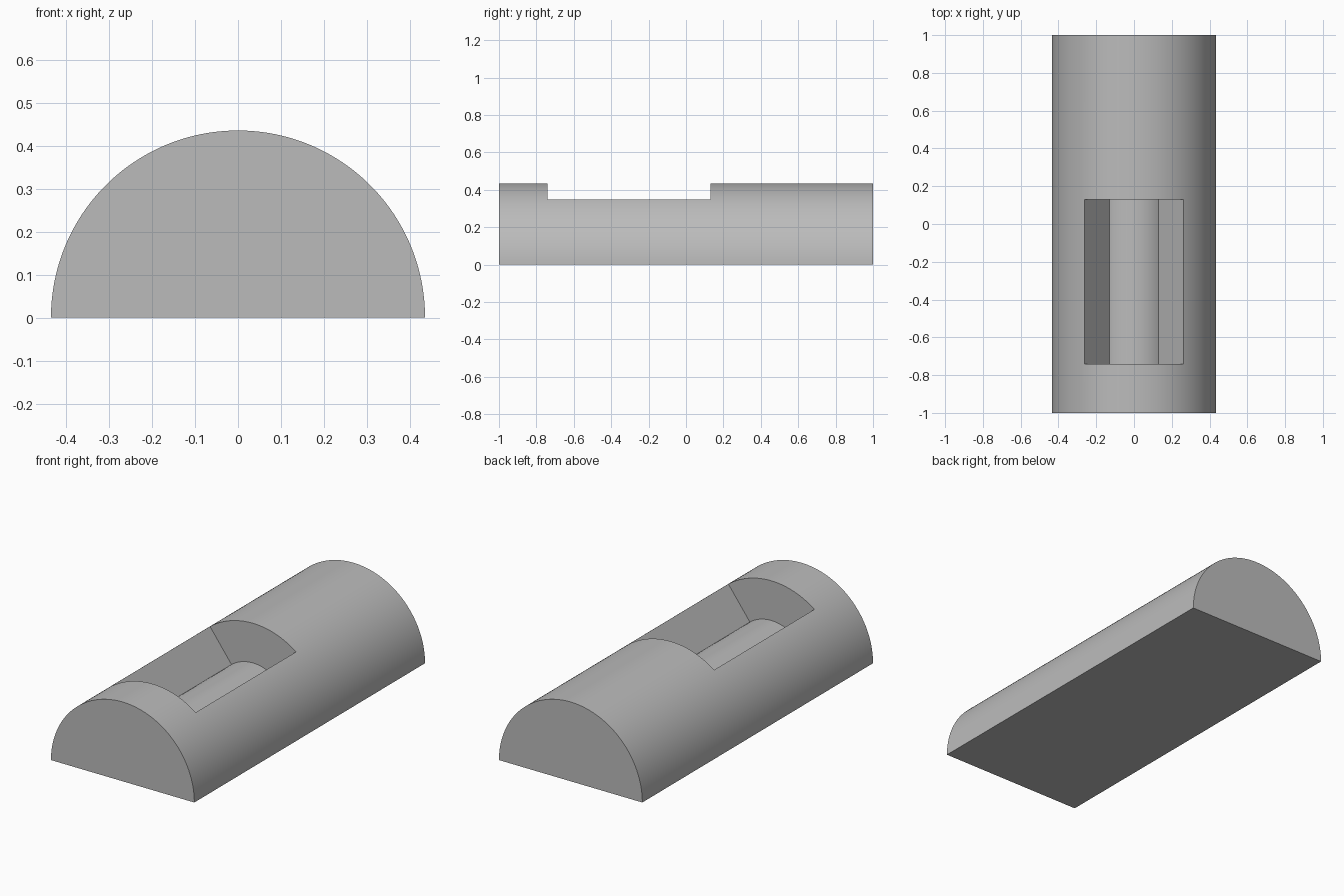
import bpy, bmesh, math

cube = bpy.data.objects.get("Cube")
if cube:
    bpy.data.objects.remove(cube, do_unlink=True)

RADIUS = 0.435
POCKET_ANGLE = math.asin(0.6)   # half opening of the pocket, from vertical

grey = bpy.data.materials.new("plain grey")
grey.use_nodes = True
grey.diffuse_color = (0.5, 0.5, 0.5, 1)
grey.node_tree.nodes["Principled BSDF"].inputs["Base Color"].default_value = (0.5, 0.5, 0.5, 1)


def arc(radius, half_angle, steps):
    """Points on an arc about the y axis, centred on straight up."""
    angles = [half_angle * (2 * i / steps - 1) for i in range(steps + 1)]
    return [(radius * math.sin(a), radius * math.cos(a)) for a in angles]


def prism(name, profile, y0, y1):
    """Extrude an xz profile from y0 to y1."""
    bm = bmesh.new()
    face = bm.faces.new([bm.verts.new((x, y0, z)) for x, z in profile])
    moved = bmesh.ops.extrude_face_region(bm, geom=[face], use_keep_orig=True)
    verts = [v for v in moved["geom"] if isinstance(v, bmesh.types.BMVert)]
    bmesh.ops.translate(bm, verts=verts, vec=(0, y1 - y0, 0))
    bmesh.ops.recalc_face_normals(bm, faces=bm.faces)
    mesh = bpy.data.meshes.new(name)
    bm.to_mesh(mesh)
    bm.free()
    mesh.materials.append(grey)
    obj = bpy.data.objects.new(name, mesh)
    bpy.context.collection.objects.link(obj)
    return obj


# Half-round bar
body = prism("half_round_body", arc(RADIUS, math.pi / 2, 96), -1, 1)

# Pocket with radial side walls and a concentric curved floor
floor = arc(RADIUS / 2, POCKET_ANGLE, 32)
opening = arc(RADIUS * 1.4, POCKET_ANGLE, 32)
cutter = prism("pocket_cutter", floor + opening[::-1], -0.74, 0.13)

cut = body.modifiers.new("pocket", "BOOLEAN")
cut.operation = "DIFFERENCE"
cut.solver = "EXACT"
cut.object = cutter
bpy.context.view_layer.objects.active = body
bpy.ops.object.select_all(action="DESELECT")
body.select_set(True)
bpy.ops.object.modifier_apply(modifier=cut.name)
bpy.data.objects.remove(cutter, do_unlink=True)

# Smooth curves, crisp edges
bpy.ops.object.shade_smooth_by_angle(angle=math.radians(30))
